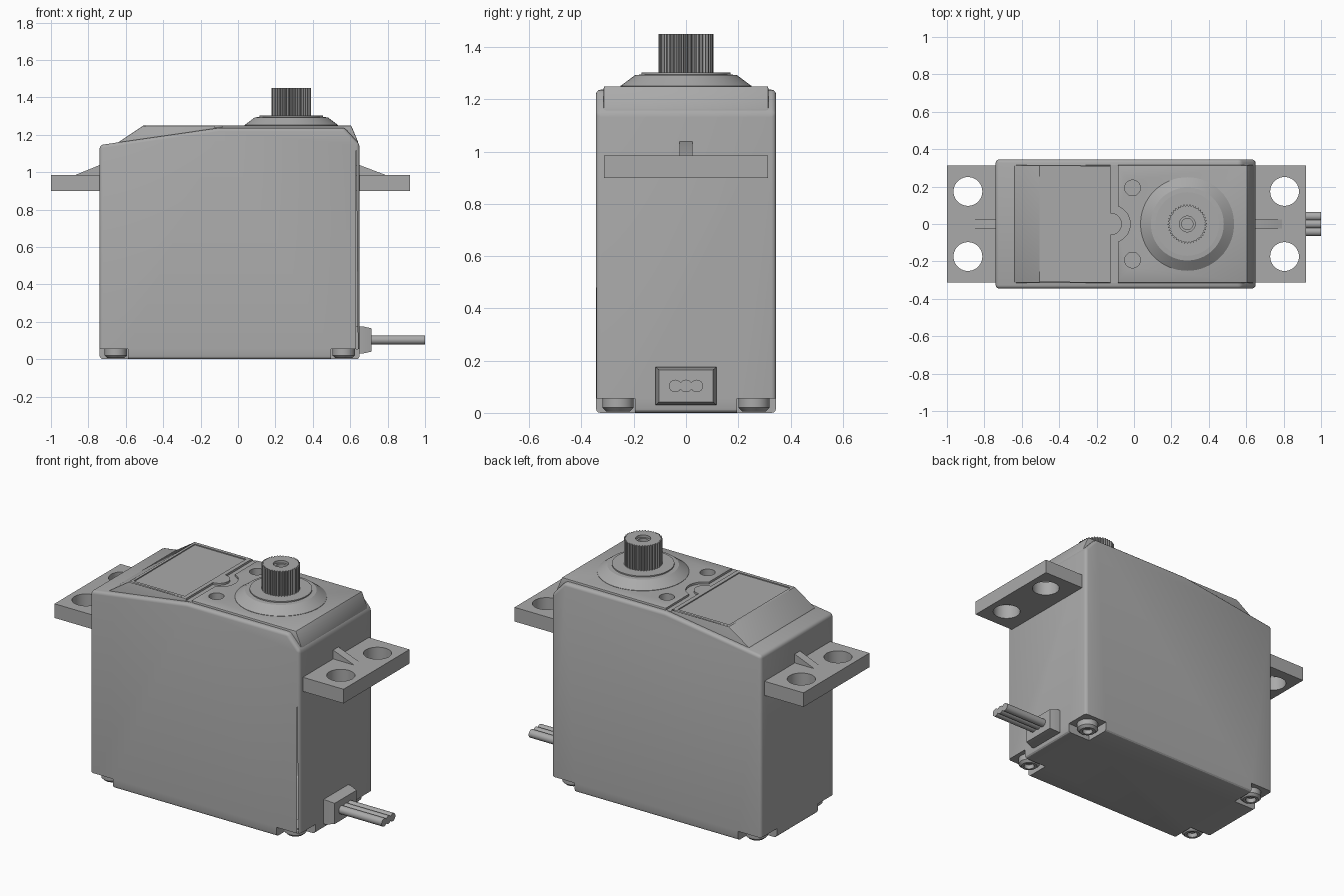
import bpy, bmesh, math
from mathutils import Vector

if "Cube" in bpy.data.objects:
    bpy.data.objects.remove(bpy.data.objects["Cube"], do_unlink=True)

grey = bpy.data.materials.new("plain grey")
grey.use_nodes = True
COLOUR = (0.4, 0.4, 0.4, 1)
grey.diffuse_color = COLOUR
grey.node_tree.nodes["Principled BSDF"].inputs["Base Color"].default_value = COLOUR


def finish(name, bm):
    bmesh.ops.recalc_face_normals(bm, faces=bm.faces)
    mesh = bpy.data.meshes.new(name)
    bm.to_mesh(mesh)
    bm.free()
    mesh.materials.append(grey)
    ob = bpy.data.objects.new(name, mesh)
    bpy.context.collection.objects.link(ob)
    return ob


def prism(name, points, axis, lo, hi):
    """Extrude a 2D outline along x, y or z."""
    place = {"x": lambda a, b, t: (t, a, b),
             "y": lambda a, b, t: (a, t, b),
             "z": lambda a, b, t: (a, b, t)}[axis]
    bm = bmesh.new()
    face = bm.faces.new([bm.verts.new(place(a, b, lo)) for a, b in points])
    new = bmesh.ops.extrude_face_region(bm, geom=[face])["geom"]
    shift = Vector(place(0, 0, hi - lo))
    bmesh.ops.translate(bm, vec=shift, verts=[v for v in new if isinstance(v, bmesh.types.BMVert)])
    return finish(name, bm)


def box(name, x0, x1, y0, y1, z0, z1):
    return prism(name, [(x0, y0), (x1, y0), (x1, y1), (x0, y1)], "z", z0, z1)


def arc(cx, cy, r, start, end, n):
    return [(cx + r * math.cos(a), cy + r * math.sin(a))
            for a in (math.radians(start + (end - start) * i / n) for i in range(n + 1))]


def cylinder(name, axis, cx, cy, r, lo, hi, n=32):
    return prism(name, arc(cx, cy, r, 0, 360, n)[:-1], axis, lo, hi)


def lathe(name, profile, cx, cy, n=64):
    """Spin a closed (radius, z) profile about a vertical axis."""
    bm = bmesh.new()
    rings = [[bm.verts.new((cx + r * math.cos(math.tau * i / n), cy + r * math.sin(math.tau * i / n), z))
              for i in range(n)] for r, z in profile]
    for a, b in zip(rings, rings[1:]):
        for i in range(n):
            j = (i + 1) % n
            bm.faces.new((a[i], a[j], b[j], b[i]))
    bm.faces.new(rings[0])
    bm.faces.new(rings[-1])
    return finish(name, bm)


def bevel(ob, width, segments=3):
    mod = ob.modifiers.new("rounding", "BEVEL")
    mod.width, mod.segments, mod.limit_method = width, segments, "ANGLE"
    mod.angle_limit = math.radians(35)


def cut(ob, cutters):
    for c in cutters:
        mod = ob.modifiers.new("cut", "BOOLEAN")
        mod.operation, mod.object, mod.solver = "DIFFERENCE", c, "EXACT"
        c.hide_render = True
        c.display_type = "WIRE"
        helpers.append(c)


def smooth(ob, angle=30):
    bpy.ops.object.select_all(action="DESELECT")
    ob.select_set(True)
    bpy.context.view_layer.objects.active = ob
    bpy.ops.object.shade_smooth_by_angle(angle=math.radians(angle))


helpers, parts = [], []
LEFT, RIGHT, SIDE = -0.74, 0.65, 0.345
SHAFT_X = 0.285

# Case with open screw pockets in the bottom corners
case = prism("case", [(LEFT, 0), (RIGHT, 0), (RIGHT, 1.15), (0.57, 1.237), (-0.1, 1.237), (LEFT, 1.145)],
             "y", -SIDE, SIDE)
bevel(case, 0.018)
pockets = []
for x0, x1 in ((LEFT - 0.1, -0.588), (0.498, RIGHT + 0.1)):
    for y0, y1 in ((-0.5, -0.195), (0.195, 0.5)):
        pockets.append(box("pocket_cutter", x0, x1, y0, y1, -0.1, 0.055))
cut(case, pockets)
parts.append(case)

# Raised lid, split by a keyed groove, with a label recess and two screw holes
lid = prism("lid", [(-0.64, 1.14), (0.641, 1.14), (0.641, 1.165), (0.605, 1.25), (-0.505, 1.25), (-0.64, 1.16)],
            "y", -0.315, 0.315)
bevel(lid, 0.006, 2)
groove = prism("groove_cutter", [(-0.125, -0.4)] + arc(-0.125, 0, 0.06, -90, 90, 16) + [(-0.125, 0.4), (-0.087, 0.4)]
               + arc(-0.12, 0, 0.1, 70, -70, 16) + [(-0.087, -0.4)], "z", 1.238, 1.4)
label = box("label_cutter", -0.49, -0.15, -0.29, 0.29, 1.244, 1.4)
holes = [cylinder("lid_hole_cutter", "z", -0.008, s * 0.193, 0.042, 1.19, 1.4) for s in (-1, 1)]
cut(lid, [groove, label] + holes)
cut(case, [cylinder("case_hole_cutter", "z", -0.008, s * 0.193, 0.042, 1.19, 1.4) for s in (-1, 1)])
parts.append(lid)

# Conical bearing boss
parts.append(lathe("bearing_boss", [(0.25, 1.24), (0.25, 1.252), (0.195, 1.293), (0.17, 1.295), (0.17, 1.302)],
                   SHAFT_X, 0))

# Splined output shaft with stepped centre hole
TEETH = 40
outline = []
for i in range(TEETH * 4):
    r = 0.105 if i % 4 < 2 else 0.096
    a = math.tau * i / (TEETH * 4)
    outline.append((SHAFT_X + r * math.cos(a), r * math.sin(a)))
shaft = prism("output_shaft", outline, "z", 1.29, 1.45)
cut(shaft, [cylinder("shaft_hole_cutter", "z", SHAFT_X, 0, 0.042, 1.435, 1.6),
            cylinder("shaft_bore_cutter", "z", SHAFT_X, 0, 0.03, 1.33, 1.6)])
parts.append(shaft)

# Mounting flanges with ribs
for name, root, tip, hole_x, rib_tip, sign in (("left", RIGHT, 0.92, 0.805, 0.79, -1),
                                               ("right", LEFT, -1.0, -0.888, -0.87, 1)):
    inner = root + sign * 0.03
    flange = box(name + "_flange", min(inner, tip), max(inner, tip), -0.313, 0.313, 0.9, 0.985)
    cut(flange, [cylinder("flange_hole_cutter", "z", hole_x, s * 0.174, 0.077, 0.8, 1.1, 40) for s in (-1, 1)])
    parts.append(flange)
    parts.append(prism(name + "_rib", [(inner, 0.97), (rib_tip, 0.97), (rib_tip, 0.985), (root, 1.038),
                                       (inner, 1.038)], "y", -0.025, 0.025))

# Bottom screws with socket recess
for x in (-0.653, 0.565):
    for y in (-0.26, 0.26):
        parts.append(lathe("case_screw", [(0.06, 0.06), (0.06, 0.02), (0.045, 0.006), (0.03, 0.006), (0.026, 0.03)],
                           x, y, 32))

# Tapered cable grommet
bm = bmesh.new()
loops = [[bm.verts.new((x, sy * y, 0.103 + sz * z)) for sy, sz in ((-1, -1), (1, -1), (1, 1), (-1, 1))]
         for x, y, z in ((0.63, 0.117, 0.073), (0.665, 0.117, 0.073), (0.715, 0.104, 0.062))]
for a, b in zip(loops, loops[1:]):
    for i in range(4):
        bm.faces.new((a[i], a[i - 1], b[i - 1], b[i]))
bm.faces.new(loops[0])
bm.faces.new(loops[-1])
parts.append(finish("cable_grommet", bm))

# Three cable wires
for y in (-0.041, 0, 0.041):
    parts.append(cylinder("wire", "x", y, 0.103, 0.024, 0.7, 1.0, 24))

# Apply modifiers, remove cutters, shade
bpy.context.view_layer.update()
graph = bpy.context.evaluated_depsgraph_get()
for ob in parts:
    if ob.modifiers:
        mesh = bpy.data.meshes.new_from_object(ob.evaluated_get(graph))
        ob.modifiers.clear()
        ob.data = mesh
for c in helpers:
    bpy.data.objects.remove(c, do_unlink=True)
for ob in parts:
    smooth(ob, 20 if ob is shaft else 30)
